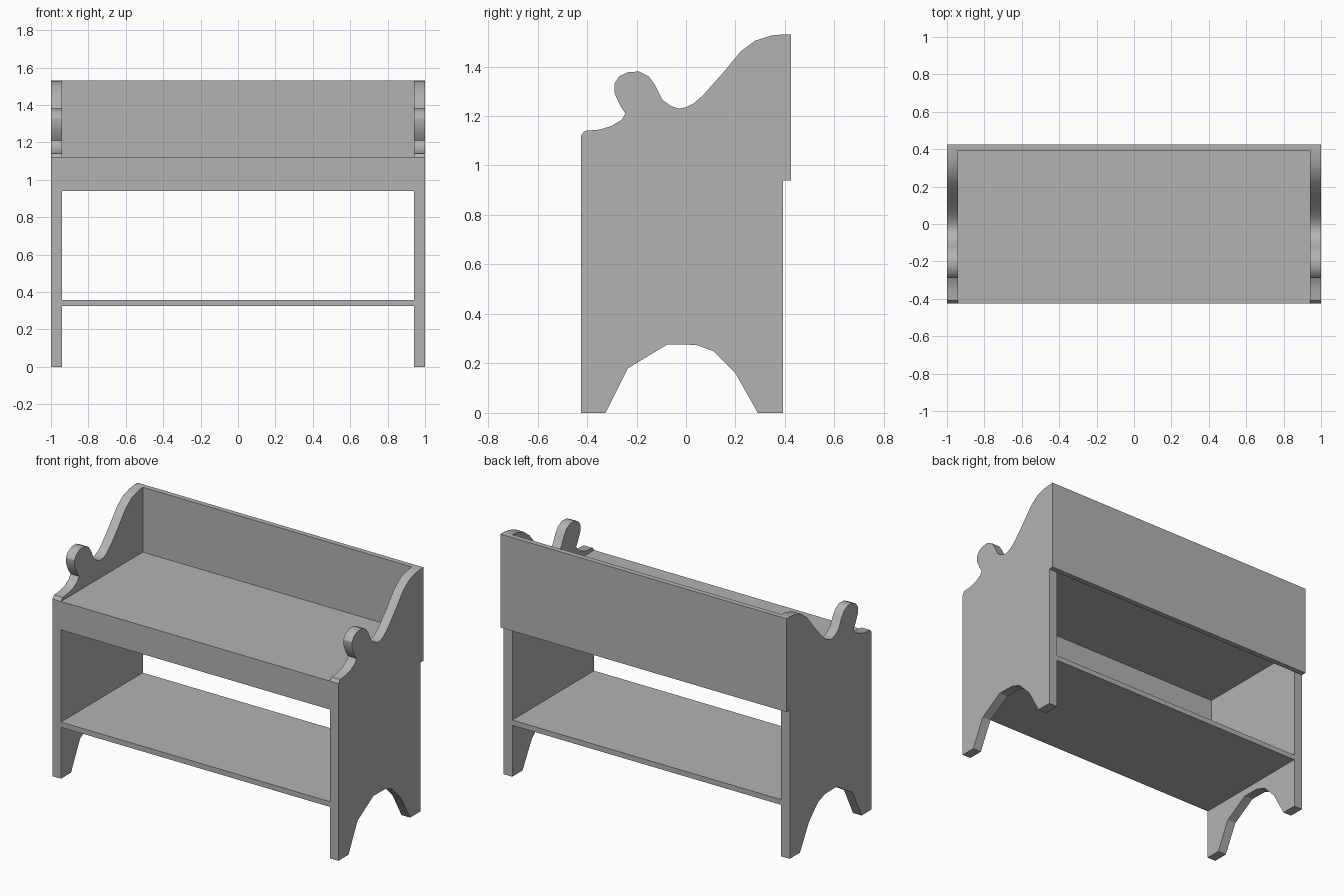
import bpy
import bmesh
import math

cube = bpy.data.objects.get("Cube")
if cube:
    bpy.data.objects.remove(cube, do_unlink=True)

# One plain grey for the whole bench
grey = bpy.data.materials.new("plain grey")
grey.use_nodes = True
colour = (0.45, 0.45, 0.45, 1)
grey.diffuse_color = colour
grey.node_tree.nodes["Principled BSDF"].inputs["Base Color"].default_value = colour

FRONT, BACK_INNER, BACK = -0.425, 0.392, 0.425
INNER, OUTER = 0.94, 1.0


def finish(name, bm):
    bmesh.ops.recalc_face_normals(bm, faces=bm.faces)
    mesh = bpy.data.meshes.new(name)
    bm.to_mesh(mesh)
    bm.free()
    mesh.materials.append(grey)
    obj = bpy.data.objects.new(name, mesh)
    bpy.context.collection.objects.link(obj)
    return obj


def board(name, half_width, y0, y1, z0, z1):
    bm = bmesh.new()
    bmesh.ops.create_cube(bm, size=1)
    for v in bm.verts:
        v.co.x *= 2 * half_width
        v.co.y = y1 if v.co.y > 0 else y0
        v.co.z = z1 if v.co.z > 0 else z0
    return finish(name, bm)


def side_panel(name, x0, x1, outline):
    bm = bmesh.new()
    face = bm.faces.new([bm.verts.new((x0, y, z)) for y, z in outline])
    moved = bmesh.ops.extrude_face_region(bm, geom=[face])["geom"]
    verts = [g for g in moved if isinstance(g, bmesh.types.BMVert)]
    bmesh.ops.translate(bm, verts=verts, vec=(x1 - x0, 0, 0))
    obj = finish(name, bm)
    bpy.ops.object.select_all(action="DESELECT")
    obj.select_set(True)
    bpy.context.view_layer.objects.active = obj
    bpy.ops.object.shade_smooth_by_angle(angle=math.radians(32))


# Side outline (y, z): arched foot cutout, then sloping arm with rounded knob
foot = [(FRONT, 0), (-0.325, 0), (-0.235, 0.18), (-0.075, 0.277), (0.04, 0.275),
        (0.11, 0.25), (0.2, 0.16), (0.29, 0), (BACK_INNER, 0)]
slope = [(BACK_INNER, 1.53), (0.345, 1.525), (0.28, 1.505), (0.22, 1.46),
         (0.15, 1.375), (0.07, 1.285), (0.03, 1.25), (0, 1.235), (-0.03, 1.23),
         (-0.06, 1.24), (-0.095, 1.265)]
knob = [(-0.125, 1.325), (-0.15, 1.36), (-0.19, 1.38), (-0.235, 1.377),
        (-0.27, 1.36), (-0.29, 1.33), (-0.29, 1.295), (-0.265, 1.24),
        (-0.245, 1.21)]
arm_tip = [(-0.26, 1.185), (-0.3, 1.16), (-0.35, 1.145), (-0.41, 1.14),
           (FRONT, 1.12)]
outline = foot + slope + knob + arm_tip

for name, sign in (("left_side_panel", 1), ("right_side_panel", -1)):
    side_panel(name, sign * INNER, sign * OUTER, outline)

# Boards spanning the sides
board("back_board", OUTER, BACK_INNER, BACK, 0.94, 1.53)
board("seat", INNER, FRONT, BACK_INNER, 1.085, 1.12)
board("front_apron", INNER, FRONT, -0.39, 0.94, 1.085)
board("lower_shelf", INNER, FRONT, BACK_INNER, 0.325, 0.358)
